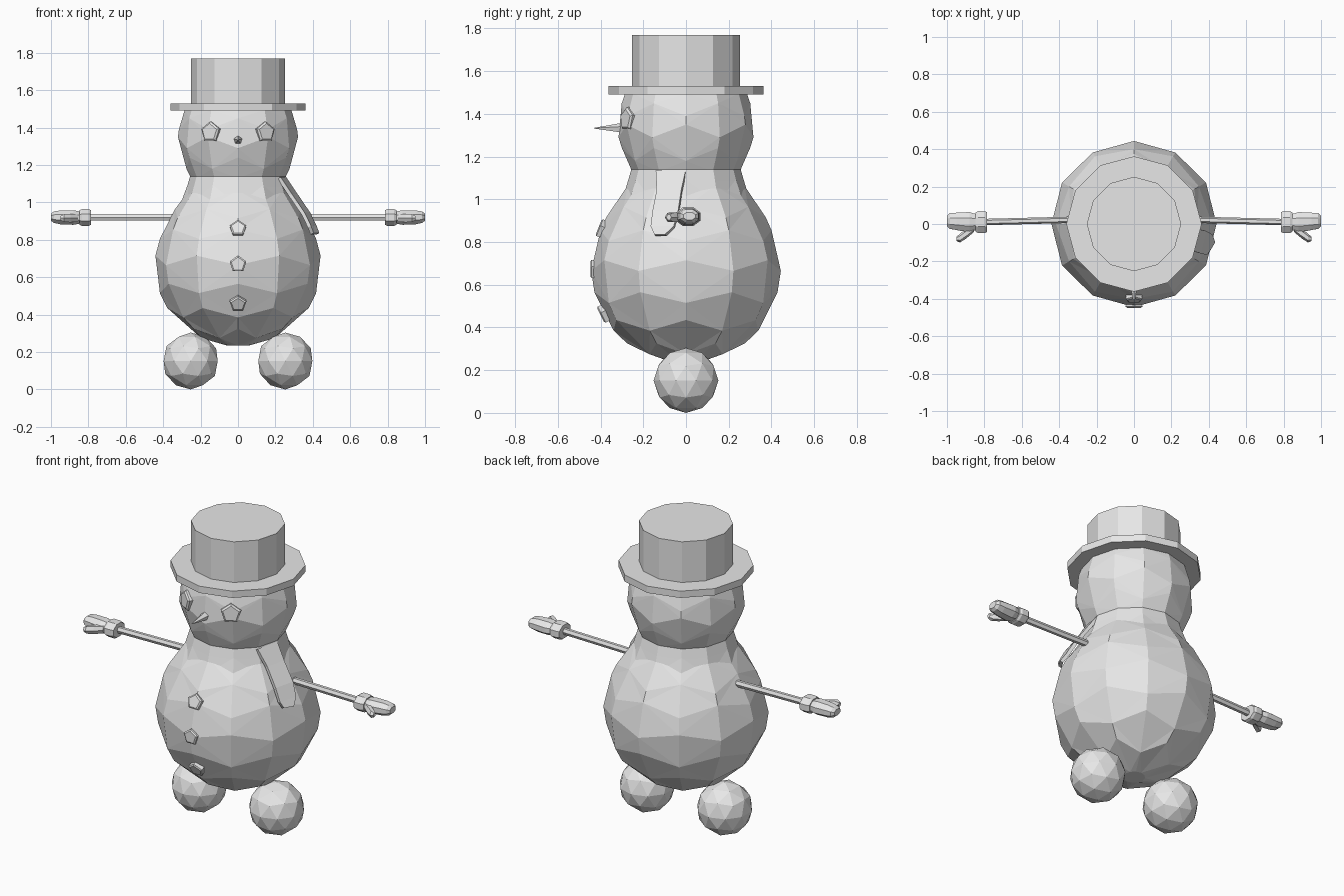
import bpy, bmesh, math
from mathutils import Vector, Matrix

if "Cube" in bpy.data.objects:
    bpy.data.objects.remove(bpy.data.objects["Cube"])

grey = bpy.data.materials.new("plain_grey")
grey.diffuse_color = (0.8, 0.8, 0.8, 1)
grey.use_nodes = True
grey.node_tree.nodes["Principled BSDF"].inputs["Base Color"].default_value = grey.diffuse_color


def finish(name, bm, triangulate=False):
    if triangulate:
        bmesh.ops.triangulate(bm, faces=bm.faces[:], quad_method='SHORT_EDGE')
    bmesh.ops.recalc_face_normals(bm, faces=bm.faces[:])
    me = bpy.data.meshes.new(name)
    bm.to_mesh(me)
    bm.free()
    me.materials.append(grey)
    ob = bpy.data.objects.new(name, me)
    bpy.context.collection.objects.link(ob)
    return ob


def loft(name, rings, triangulate=False, caps=True):
    """Skin a list of closed point rings."""
    bm = bmesh.new()
    loops = [[bm.verts.new(p) for p in ring] for ring in rings]
    n = len(loops[0])
    for a, b in zip(loops, loops[1:]):
        for i in range(n):
            j = (i + 1) % n
            bm.faces.new((a[i], a[j], b[j], b[i]))
    if caps:
        bm.faces.new(loops[0])
        bm.faces.new(loops[-1])
    return finish(name, bm, triangulate)


def radius_at(profile, z):
    for (z0, r0), (z1, r1) in zip(profile, profile[1:]):
        if z <= z1:
            return r0 + (r1 - r0) * (z - z0) / (z1 - z0)
    return profile[-1][1]


def turned(zs, profile, wobble, n=12):
    """Rings around z whose points alternate up and down for a faceted look."""
    rings = []
    for k, z in enumerate(zs):
        d = 0 if k in (0, len(zs) - 1) else wobble
        ring = []
        for i in range(n):
            a = math.tau * i / n
            zi = z + d * (-1) ** (i + k)
            r = radius_at(profile, zi)
            ring.append((r * math.cos(a), r * math.sin(a), zi))
        rings.append(ring)
    return rings


def along(axis_pts, n, turn=0.0):
    """Oval rings across x: (x, y, z, half width y, half height z)."""
    return [[(x, y + ry * math.cos(math.tau * i / n + turn),
              z + rz * math.sin(math.tau * i / n + turn)) for i in range(n)]
            for x, y, z, ry, rz in axis_pts]


# Snowball body and head
body = [(.235, .06), (.27, .19), (.32, .27), (.41, .365), (.52, .42),
        (.65, .445), (.74, .44), (.9, .385), (1.04, .28), (1.14, .252)]
loft("body", turned([.235, .3, .41, .54, .69, .83, .94, 1.04, 1.14], body, .025), True)
head = [(1.13, .252), (1.2, .285), (1.28, .315), (1.36, .322), (1.43, .308), (1.495, .285)]
loft("head", turned([1.13, 1.21, 1.32, 1.42, 1.495], head, .03), True)

# Hat
loft("hat_brim", turned([1.49, 1.53], [(1.49, .362), (1.53, .362)], 0))
loft("hat_crown", turned([1.53, 1.77], [(1.53, .252), (1.77, .252)], 0))

# Scarf band and hanging tail
loft("scarf_band", turned([1.032, 1.085, 1.14],
     [(1.032, .288), (1.085, .272), (1.14, .256)], 0), caps=False)
bm = bmesh.new()
rows = [(1.13, -.14, .0, .25), (1.04, -.135, -.02, .31), (.94, -.155, -.035, .378),
        (.87, -.163, -.055, .412), (.832, -.145, -.095, .426)]
strip = [(bm.verts.new((x - .03, y0, z)), bm.verts.new((x, y1, z))) for z, y0, y1, x in rows]
for (a, b), (c, d) in zip(strip, strip[1:]):
    bm.faces.new((a, b, d, c))
tail = finish("scarf_tail", bm)
thick = tail.modifiers.new("thickness", 'SOLIDIFY')
thick.thickness = .02
thick.offset = 0


def disc(name, centre, normal, radius, depth):
    """Five-sided pebble with a chamfered front, facing along normal."""
    n = Vector(normal).normalized()
    side = Vector((0, 0, 1)).cross(n).normalized()
    up = n.cross(side)
    rings = []
    for off, s in ((-.02, .95), (depth * .6, 1), (depth, .8)):
        rings.append([Vector(centre) + n * off + (side * math.sin(math.tau * i / 5)
                      + up * math.cos(math.tau * i / 5)) * radius * s for i in range(5)])
    loft(name, rings)


# Eyes and buttons
for s in (-1, 1):
    disc("eye", (s * .143, -.268, 1.375), (s * .5, -.86, .05), .058, .02)
for z, y, slope in ((.86, -.398, .4), (.67, -.434, 0), (.46, -.385, -.5)):
    disc("button", (0, y, z), (0, -1, slope), .047, .014)

# Pointed nose
bm = bmesh.new()
bmesh.ops.create_cone(bm, cap_ends=True, segments=5, radius1=.032, radius2=.002, depth=.17,
                      matrix=Matrix.Translation((0, -.345, 1.333)) @ Matrix.Rotation(math.pi / 2, 4, 'X'))
finish("nose", bm)

for s in (-1, 1):
    # Foot ball
    bm = bmesh.new()
    bmesh.ops.create_icosphere(bm, subdivisions=2, radius=.152,
                               matrix=Matrix.Translation((s * .253, 0, .152)))
    finish("foot", bm)
    # Stick arm
    loft("arm", along([(s * .35, .022, .92, .017, .02), (s * .82, .01, .92, .017, .02)], 6))
    # Mitten cuff, palm and thumb
    loft("mitten_cuff", along([(s * .785, .01, .919, .056, .042), (s * .797, .01, .919, .063, .048),
                               (s * .835, .01, .919, .063, .048), (s * .848, .01, .919, .054, .042)], 8, .39))
    loft("mitten_palm", along([(s * .84, .01, .919, .045, .034), (s * .88, .01, .919, .058, .042),
                               (s * .95, .014, .92, .05, .04), (s * .985, .016, .921, .045, .033),
                               (s * 1.0, .016, .921, .03, .02)], 8, .39))
    loft("mitten_thumb", along([(s * .855, -.02, .917, .022, .024), (s * .895, -.05, .916, .026, .026),
                                (s * .93, -.075, .916, .024, .024), (s * .948, -.08, .916, .012, .014)], 6))
